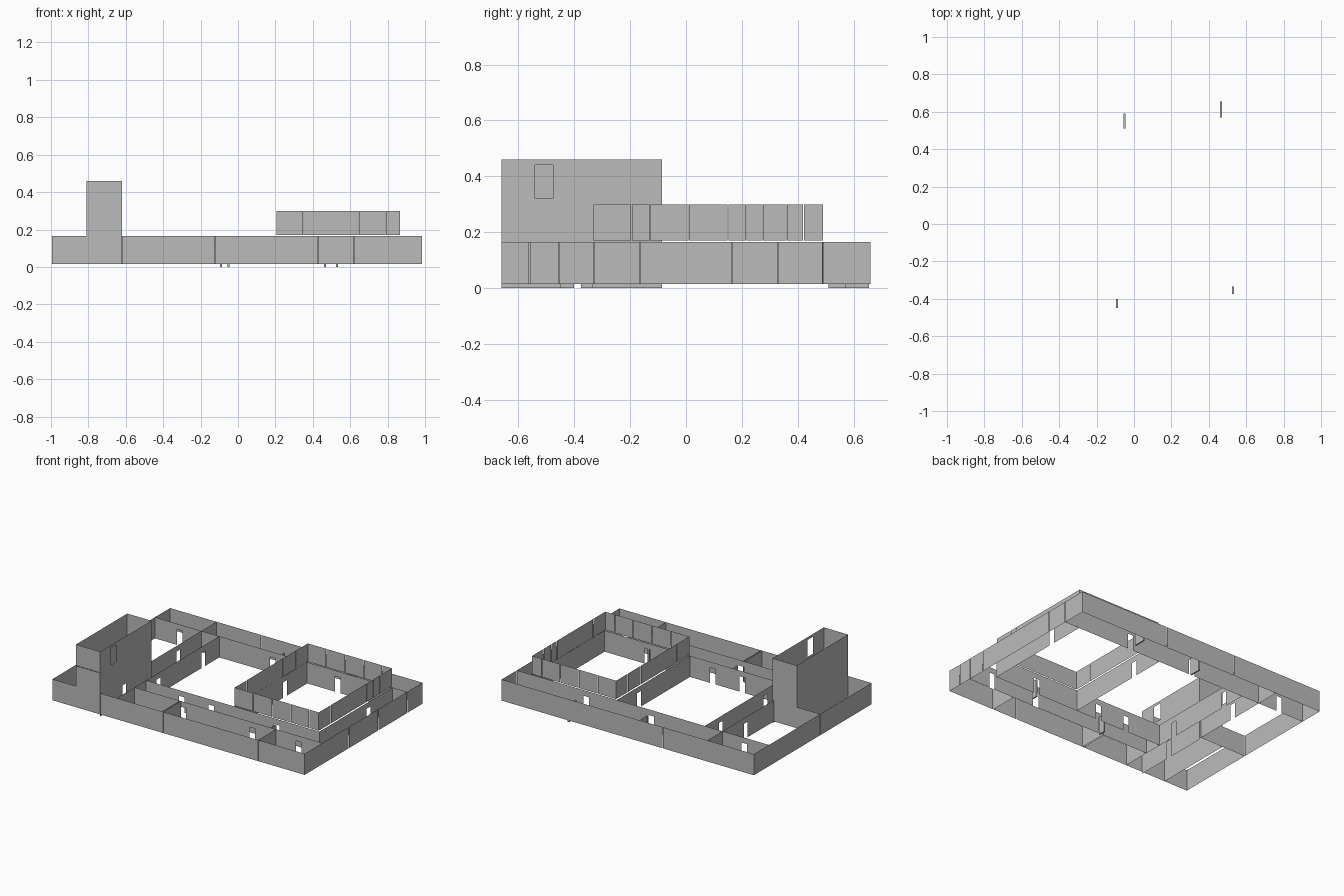
import bpy, bmesh

cube = bpy.data.objects.get("Cube")
if cube:
    bpy.data.objects.remove(cube)

grey = bpy.data.materials.new("wall_grey")
grey.use_nodes = True
COLOUR = (0.5, 0.5, 0.5, 1)
grey.diffuse_color = COLOUR
grey.node_tree.nodes["Principled BSDF"].inputs["Base Color"].default_value = COLOUR

LOW, TOP, ROOF, TOWER = 0.015, 0.165, 0.30, 0.46
DOOR = 0.125
GAP = 0.0012


def finish(name, bm):
    mesh = bpy.data.meshes.new(name)
    bm.to_mesh(mesh)
    bm.free()
    mesh.materials.append(grey)
    bpy.context.collection.objects.link(bpy.data.objects.new(name, mesh))


def wall(name, axis, at, start, end, z0=LOW, z1=TOP, doors=(), joints=(), windows=()):
    """Thin wall running along an axis, with door and window holes and panel joints."""
    holes = [(c - 0.022, c + 0.022, z0, DOOR) for c in doors]
    holes += [(j - GAP, j + GAP, z0, z1) for j in joints]
    holes += list(windows)
    us = sorted({start, end, *[u for h in holes for u in h[:2]]})
    zs = sorted({z0, z1, *[z for h in holes for z in h[2:]]})
    bm = bmesh.new()
    for u0, u1 in zip(us, us[1:]):
        for a, b in zip(zs, zs[1:]):
            um, zm = (u0 + u1) / 2, (a + b) / 2
            if any(h[0] < um < h[1] and h[2] < zm < h[3] for h in holes):
                continue
            corners = ((u0, a), (u1, a), (u1, b), (u0, b))
            bm.faces.new([bm.verts.new((u, at, z) if axis == "x" else (at, u, z))
                          for u, z in corners])
    bmesh.ops.remove_doubles(bm, verts=bm.verts, dist=0.0005)
    bmesh.ops.dissolve_limit(bm, angle_limit=0.01, verts=bm.verts, edges=bm.edges)
    finish(name, bm)


def leaf(name, x, y0, y1):
    """Open door leaf."""
    bm = bmesh.new()
    bmesh.ops.create_cube(bm, size=1)
    for v in bm.verts:
        v.co = (x + v.co.x * 0.01, (y0 + y1) / 2 + v.co.y * (y1 - y0), (v.co.z + 0.5) * DOOR)
    finish(name, bm)


# Outer walls
W, E, S, N = -0.995, 0.985, -0.66, 0.66
wall("front_outer_wall", "x", S, W, E, joints=(-0.62, -0.125, 0.43, 0.62))
wall("back_outer_wall", "x", N, W, E, joints=(-0.28, 0.28))
wall("right_outer_wall", "y", W, S, N, joints=(-0.085, 0.49))
wall("left_outer_wall", "y", E, S, N, joints=(-0.56, -0.455, -0.33, -0.165, 0.165, 0.33, 0.49))

# Inner corridor walls
wall("back_corridor_wall", "x", 0.49, W, E, doors=(-0.8, -0.07, 0.44))
wall("front_corridor_wall", "x", -0.46, -0.49, E, doors=(-0.11, 0.435, 0.8))
wall("front_court_wall", "x", -0.33, -0.49, 0.87, doors=(-0.21, 0.02, 0.535))
wall("west_corridor_wall", "y", -0.63, -0.085, N, doors=(0.23,))
wall("west_court_wall", "y", -0.49, S, 0.49, doors=(-0.19, 0.31))
wall("middle_court_wall", "y", 0.2, -0.33, 0.49, doors=(0.24,))
wall("east_court_wall", "y", 0.87, -0.33, 0.49, doors=(0.22,))
wall("tower_yard_wall", "x", -0.085, W, -0.81)
for i, x in enumerate((-0.135, -0.125, 0.62)):
    wall(f"front_room_partition_{i}", "y", x, S, -0.46)

# Upper storey around the second court
PANELS_X = (0.35, 0.5, 0.645, 0.79)
PANELS_Y = (-0.195, -0.13, 0.01, 0.15, 0.215, 0.275, 0.36, 0.42)
for label, y in (("front", -0.33), ("back", 0.49)):
    wall(f"upper_{label}_wall", "x", y, 0.205, 0.865, 0.17, ROOF, joints=PANELS_X)
for label, x in (("right", 0.205), ("left", 0.865)):
    wall(f"upper_{label}_wall", "y", x, -0.33, 0.49, 0.17, ROOF, joints=PANELS_Y)

# Tower
wall("tower_front_lower", "x", S, -0.81, -0.62, TOP, 0.309)
wall("tower_front_upper", "x", S, -0.81, -0.62, 0.311, TOWER)
wall("tower_back_wall", "x", -0.085, -0.81, -0.62, LOW, TOWER)
wall("tower_right_wall", "y", -0.81, S, -0.085, LOW, TOWER)
wall("tower_left_wall", "y", -0.62, S, -0.085, 0, TOWER, doors=(-0.39,), joints=(),
     windows=((-0.54, -0.475, 0.32, 0.44),))

# Open door leaves
for i, (x, y0, y1) in enumerate(((-0.05, 0.51, 0.59), (0.465, 0.57, 0.655),
                                 (-0.09, -0.45, -0.4), (0.53, -0.375, -0.335))):
    leaf(f"door_leaf_{i}", x, y0, y1)
